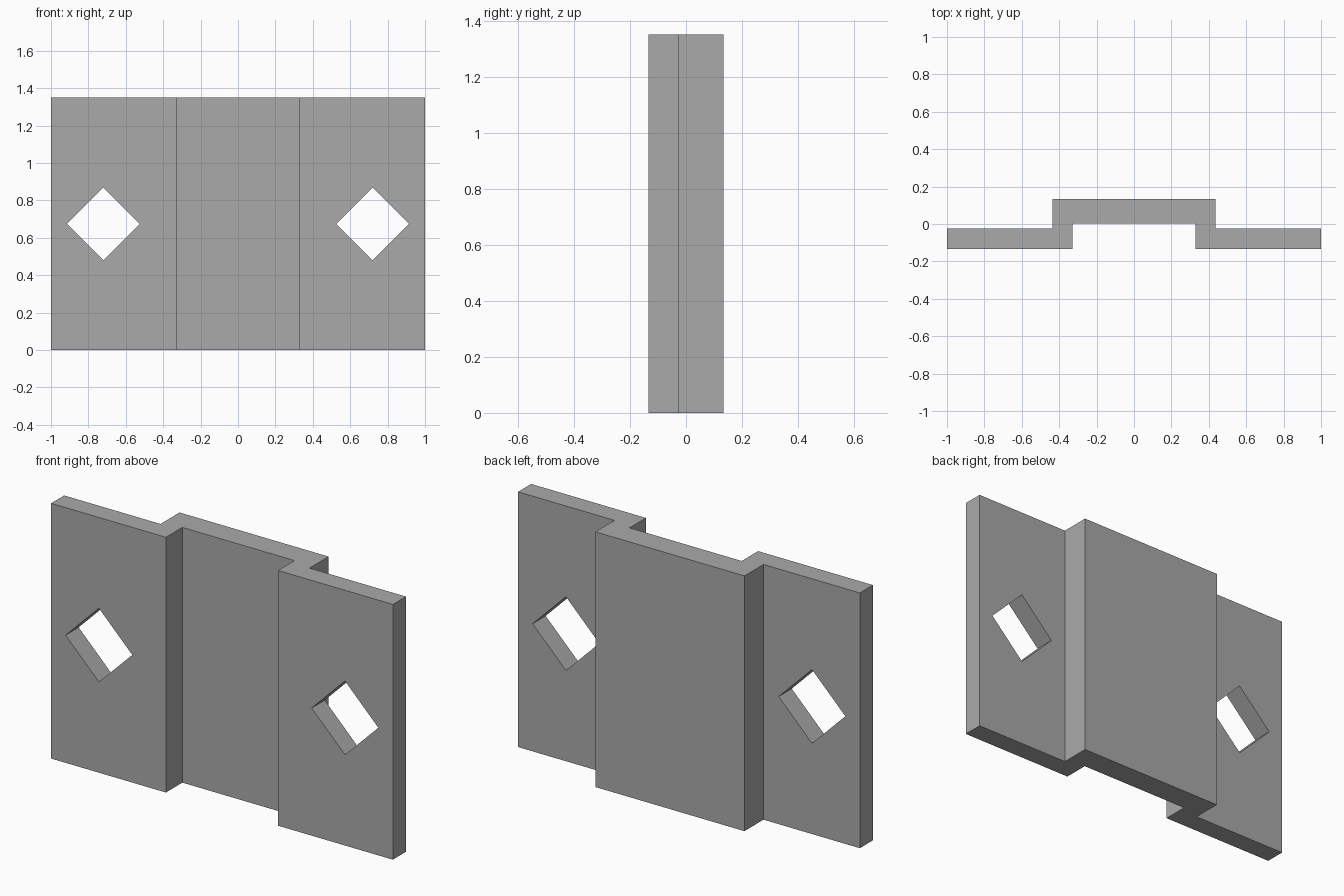
import bpy, bmesh
from math import pi

HEIGHT = 1.35
HOLE_X, HOLE_Z, HOLE_RADIUS = 0.72, 0.675, 0.195

cube = bpy.data.objects.get("Cube")
if cube:
    bpy.data.objects.remove(cube, do_unlink=True)

# Plain grey material
grey = bpy.data.materials.new("plain_grey")
grey.use_nodes = True
colour = (0.4, 0.4, 0.4, 1)
grey.diffuse_color = colour
grey.node_tree.nodes["Principled BSDF"].inputs["Base Color"].default_value = colour

# Stepped bracket: half of the plan outline, mirrored and extruded upward
half = [(0.328, 0.003), (0.328, -0.134), (1, -0.134),
        (1, -0.025), (0.436, -0.025), (0.436, 0.134)]
outline = half + [(-x, y) for x, y in reversed(half)]
bm = bmesh.new()
base = bm.faces.new([bm.verts.new((x, y, 0)) for x, y in outline])
top = bmesh.ops.extrude_face_region(bm, geom=[base])["geom"]
bmesh.ops.translate(bm, vec=(0, 0, HEIGHT),
                    verts=[v for v in top if isinstance(v, bmesh.types.BMVert)])
bmesh.ops.recalc_face_normals(bm, faces=bm.faces)
mesh = bpy.data.meshes.new("stepped_bracket")
bm.to_mesh(mesh)
bm.free()
mesh.materials.append(grey)
bracket = bpy.data.objects.new("stepped_bracket", mesh)
bpy.context.collection.objects.link(bracket)

# Diamond holes through both flanges
for side in (-1, 1):
    bpy.ops.mesh.primitive_cylinder_add(
        vertices=4, radius=HOLE_RADIUS, depth=0.4,
        location=(side * HOLE_X, -0.08, HOLE_Z), rotation=(pi / 2, 0, 0))
    cutter = bpy.context.object
    cutter.name = "diamond_cutter"
    cutter.hide_render = True
    cutter.data.materials.append(grey)
    cut = bracket.modifiers.new("diamond_hole", 'BOOLEAN')
    cut.operation = 'DIFFERENCE'
    cut.solver = 'EXACT'
    cut.object = cutter
    bpy.context.view_layer.objects.active = bracket
    bpy.ops.object.modifier_apply(modifier=cut.name)
    bpy.data.objects.remove(cutter, do_unlink=True)
